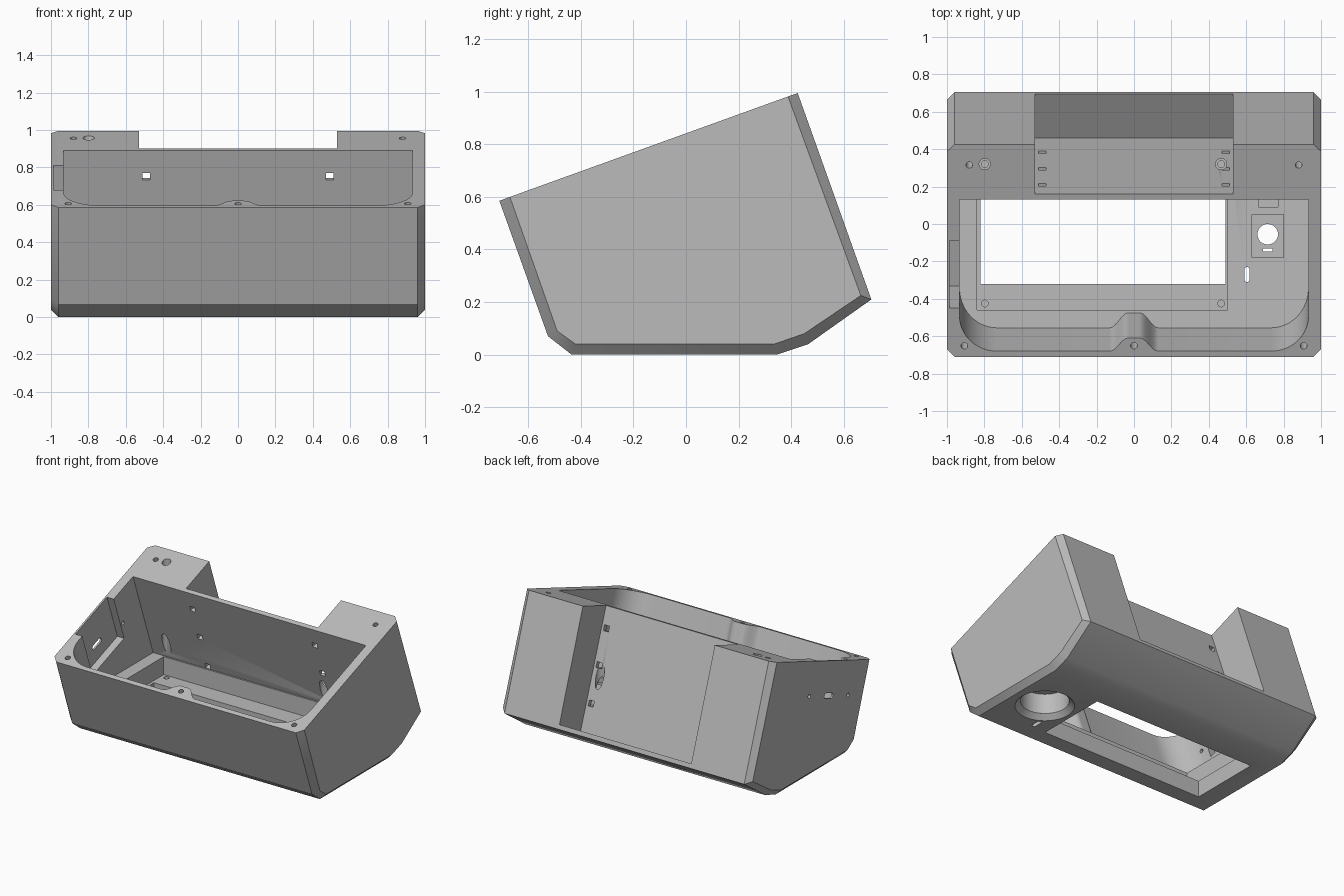
import bpy, bmesh, math
from mathutils import Matrix, Vector

if "Cube" in bpy.data.objects:
    bpy.data.objects.remove(bpy.data.objects["Cube"], do_unlink=True)

grey = bpy.data.materials.new("plain grey")
grey.use_nodes = True
GREY = (0.5, 0.5, 0.5, 1)
grey.diffuse_color = GREY
grey.node_tree.nodes["Principled BSDF"].inputs["Base Color"].default_value = GREY

# Frames: upright, tilted with the sloping rim, and both turned to extrude along x
UP = Matrix.Identity(4)
TILT = Matrix.Translation((0, -0.71, 0.585)) @ Matrix.Rotation(math.atan2(0.41, 1.135), 4, 'X')
ALONG_X = Matrix(((0, 0, 1, 0), (1, 0, 0, 0), (0, 1, 0, 0), (0, 0, 0, 1)))


def add_object(name, bm):
    bmesh.ops.recalc_face_normals(bm, faces=bm.faces[:])
    mesh = bpy.data.meshes.new(name)
    bm.to_mesh(mesh)
    bm.free()
    mesh.materials.append(grey)
    obj = bpy.data.objects.new(name, mesh)
    bpy.context.collection.objects.link(obj)
    return obj


def loft(rings):
    """Closed solid through rings that share a point count."""
    bm = bmesh.new()
    loops = [[bm.verts.new(p) for p in ring] for ring in rings]
    for a, b in zip(loops, loops[1:]):
        for i in range(len(a)):
            j = (i + 1) % len(a)
            bm.faces.new((a[i], a[j], b[j], b[i]))
    bm.faces.new(loops[0][::-1])
    bm.faces.new(loops[-1])
    return bm


def prism(points, lo, hi, frame=UP):
    return loft([[frame @ Vector((a, b, c)) for a, b in points] for c in (lo, hi)])


def rect(a0, a1, b0, b1):
    return [(a0, b0), (a1, b0), (a1, b1), (a0, b1)]


def capsule(ca, cb, r, half_a=0, half_b=0, n=24):
    pts = []
    for i in range(n):
        t = 2 * math.pi * (i + 0.5) / n
        c, s = math.cos(t), math.sin(t)
        pts.append((ca + r * c + math.copysign(half_a, c), cb + r * s + math.copysign(half_b, s)))
    # drop doubled points
    return pts


# Outer shell with chamfered ends
outer = [(-0.71, 0.585), (-0.525, 0.07), (-0.435, 0), (0.345, 0),
         (0.465, 0.04), (0.705, 0.21), (0.425, 0.995)]
inner = [(-0.67, 0.6), (-0.49, 0.09), (-0.42, 0.04), (0.335, 0.04),
         (0.45, 0.08), (0.665, 0.225), (0.388, 0.982)]
housing = add_object("housing", loft([[(x, y, z) for y, z in prof] for x, prof in
                                      ((-1, inner), (-0.96, outer), (0.96, outer), (1, inner))]))


def cut(bm):
    cutter = add_object("cutter", bm)
    cutter.hide_render = True
    mod = housing.modifiers.new("cut", 'BOOLEAN')
    mod.operation = 'DIFFERENCE'
    mod.solver = 'EXACT'
    mod.object = cutter
    bpy.context.view_layer.objects.active = housing
    bpy.ops.object.modifier_apply(modifier=mod.name)
    bpy.data.objects.remove(cutter, do_unlink=True)


# Main cavity: rounded front corners, screw boss bump, level floor
W, FRONT, BACK, R = 0.933, 0.032, 0.894, 0.2
outline = [(W, BACK), (-W, BACK)]
for i in range(13):
    t = math.pi / 2 * i / 12
    outline.append((-W + R - R * math.cos(t), FRONT + R - R * math.sin(t)))
for i in range(-16, 17):
    x = 0.13 * i / 16
    f = min(max((abs(x) - 0.03) / 0.1, 0), 1)
    outline.append((x, FRONT + 0.0375 * (1 + math.cos(math.pi * f))))
for i in range(13):
    t = math.pi / 2 * i / 12
    outline.append((W - R + R * math.sin(t), FRONT + R - R * math.cos(t)))
cavity = prism(outline, -1.4, 0.1, TILT)
sliced = bmesh.ops.bisect_plane(cavity, geom=cavity.verts[:] + cavity.edges[:] + cavity.faces[:],
                                plane_co=(0, 0, 0.25), plane_no=(0, 0, 1), clear_inner=True)
rim = [g for g in sliced["geom_cut"] if isinstance(g, bmesh.types.BMEdge)]
bmesh.ops.holes_fill(cavity, edges=rim, sides=0)
cut(cavity)

# Rear notch between the two back blocks
cut(prism([(0.16, 0.9), (0.46, 0.076), (0.72, 0.258), (0.9, 0.258), (0.9, 1.2), (0.051, 1.2)],
          -0.528, 0.528, ALONG_X))

# Panel seat and window in the floor
cut(prism(rect(-0.84, 0.5, -0.46, 0.35), 0.12, 0.26))
cut(prism(rect(-0.82, 0.49, -0.32, 0.21), -0.1, 0.2))

# Seat screw holes, with driver access from above at the back
for x in (-0.798, 0.466):
    cut(prism(capsule(x, 0.32, 0.03), 0.2, 1.2))
    for y in (-0.425, 0.32):
        cut(prism(capsule(x, y, 0.018), 0.05, 0.22))

# Round control mount: square pocket, shaft hole, bore and flared mouth
KX, KY = 0.715, -0.055
cut(prism(rect(KX - 0.085, KX + 0.085, KY - 0.123, KY + 0.105), 0.215, 0.3))
cut(prism(capsule(KX, KY, 0.16, n=48), -0.1, 0.18))
mouth = bmesh.new()
bmesh.ops.create_cone(mouth, cap_ends=True, segments=48, radius1=0.23, radius2=0.16, depth=0.07,
                      matrix=Matrix.Translation((KX, KY, 0)))
cut(mouth)
cut(prism(capsule(KX, KY, 0.055, n=32), 0.1, 0.3))
cut(prism(rect(KX - 0.026, KX + 0.026, -0.146, -0.132), 0.1, 0.3))

# Floor slot and small floor pocket
cut(prism(capsule(0.604, -0.27, 0.014, half_b=0.026), -0.1, 0.3))
cut(prism(rect(0.665, 0.77, 0.09, 0.2), 0.21, 0.3))

# Side pocket with its port slot and screw holes
cut(prism(rect(-0.987, -0.9, 0.277, 0.66), -0.35, 0.1, TILT))
SIDE = TILT @ ALONG_X
cut(prism(capsule(0.452, -0.238, 0.018, half_a=0.035), -1.1, -0.9, SIDE))
for u in (0.217, 0.687):
    cut(prism(capsule(u, -0.238, 0.014), -1.1, -0.9, SIDE))

# Square tie holes through the thin back wall
for x in (-0.49, 0.49):
    for w in (-0.146, -0.395, -0.655):
        cut(prism(rect(x - 0.02, x + 0.02, 0.87, 0.96), w - 0.02, w + 0.02, TILT))

# Rim screw holes
for x, u in ((-0.907, 0.062), (0, 0.062), (0.907, 0.062), (-0.88, 1.09), (0.88, 1.09)):
    cut(prism(capsule(x, u, 0.018), -0.15, 0.1, TILT))

# Smooth curved walls, crisp edges
bpy.ops.object.select_all(action='DESELECT')
housing.select_set(True)
bpy.context.view_layer.objects.active = housing
bpy.ops.object.shade_smooth_by_angle(angle=math.radians(30))
